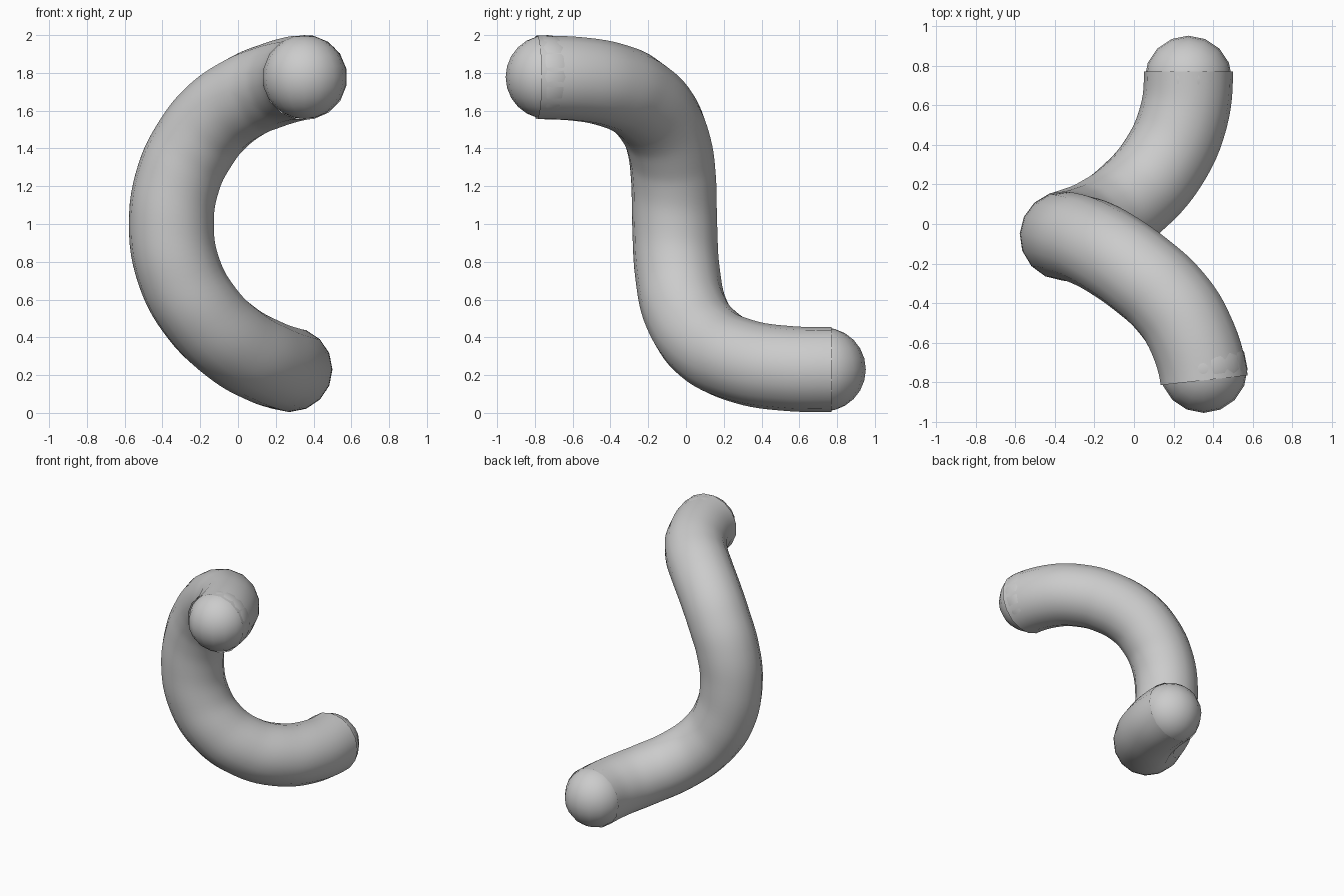
import bpy
from mathutils import Vector

if "Cube" in bpy.data.objects:
    bpy.data.objects.remove(bpy.data.objects["Cube"])

RADIUS = 0.225

# Centre line of the bent tube, from the low back end to the high front end
path = [Vector(p) for p in (
    (0.275, 0.77, 0.23), (0.25, 0.54, 0.235), (0.145, 0.305, 0.272),
    (-0.02, 0.12, 0.363), (-0.19, 0.003, 0.525), (-0.31, -0.045, 0.74),
    (-0.353, -0.06, 1.0), (-0.313, -0.067, 1.25), (-0.233, -0.09, 1.415),
    (-0.12, -0.148, 1.56), (0.055, -0.272, 1.683), (0.17, -0.377, 1.73),
    (0.275, -0.53, 1.763), (0.355, -0.79, 1.776))]

# Tube
curve = bpy.data.curves.new("tube", "CURVE")
curve.dimensions = "3D"
curve.bevel_depth = RADIUS
curve.bevel_resolution = 6
curve.resolution_u = 6
spline = curve.splines.new("BEZIER")
spline.bezier_points.add(len(path) - 1)
for point, co in zip(spline.bezier_points, path):
    point.co = co
    point.handle_left_type = point.handle_right_type = "AUTO"

# End directions of the tube
for index, direction in ((0, Vector((0, -0.08, 0))), (-1, Vector((0.009, -0.08, 0)))):
    point = spline.bezier_points[index]
    point.handle_left_type = point.handle_right_type = "FREE"
    point.handle_left = point.co - direction
    point.handle_right = point.co + direction

tube = bpy.data.objects.new("tube", curve)
bpy.context.collection.objects.link(tube)
bpy.context.view_layer.objects.active = tube
tube.select_set(True)
bpy.ops.object.convert(target="MESH")
bpy.ops.object.shade_smooth()

# Rounded ends
for name, centre in (("lower_end", (0.275, 0.73, 0.23)), ("upper_end", (0.352, -0.733, 1.778))):
    bpy.ops.mesh.primitive_uv_sphere_add(segments=16, ring_count=12, radius=0.222, location=centre)
    bpy.context.object.name = name
    bpy.ops.object.shade_smooth()
